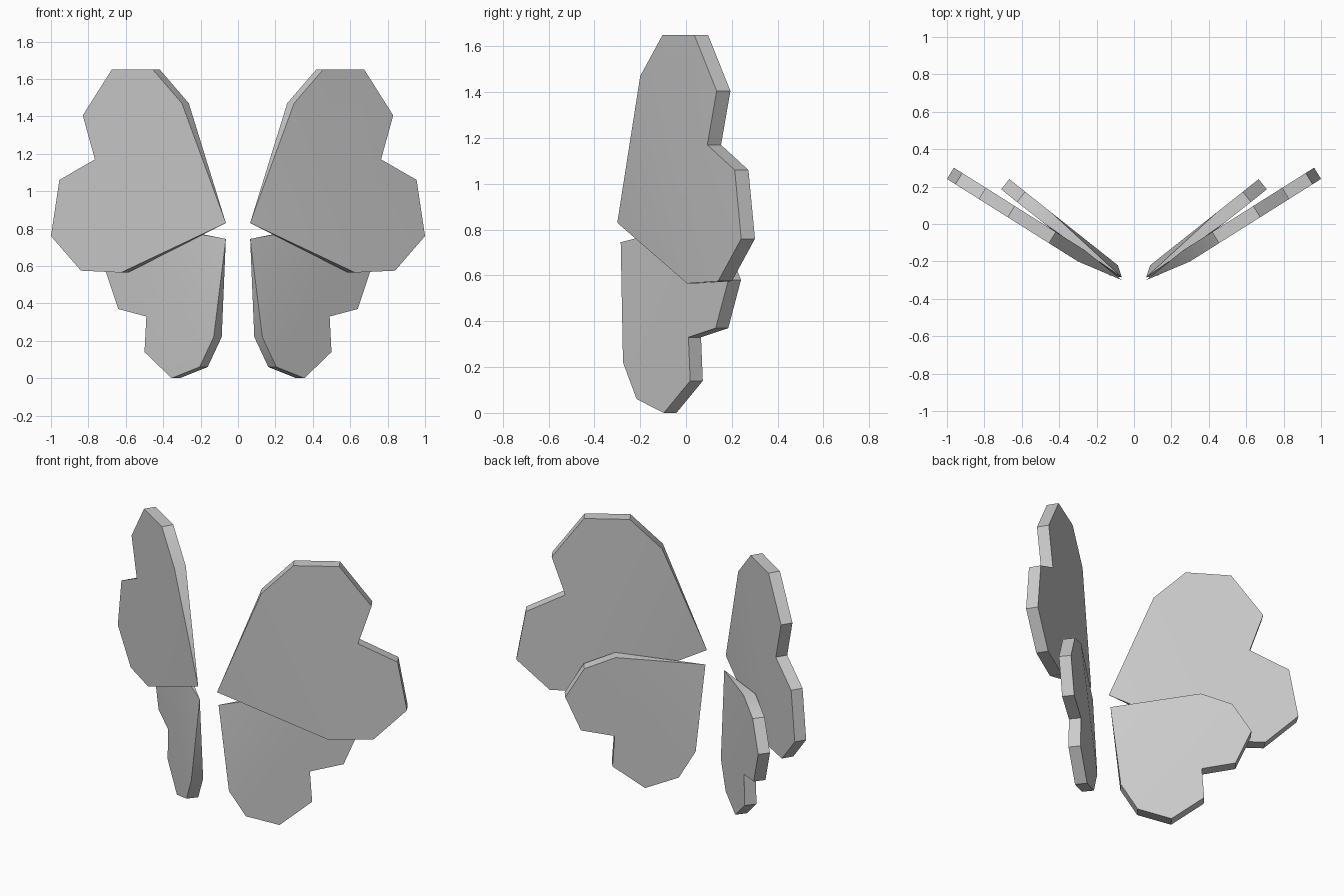
import bpy
import bmesh
import math

cube = bpy.data.objects.get("Cube")
if cube:
    bpy.data.objects.remove(cube, do_unlink=True)

grey = bpy.data.materials.new("pale_grey")
grey.use_nodes = True
GREY = (0.6, 0.6, 0.6, 1.0)
grey.diffuse_color = GREY
grey.node_tree.nodes["Principled BSDF"].inputs["Base Color"].default_value = GREY


def make_wing(name, side, root, outline, y_start, slope, thickness):
    """Flat slanted panel whose two skins meet in a point at the root."""
    bm = bmesh.new()
    tip = bm.verts.new((side * root[0], root[1], root[2]))
    dx, dy = thickness
    x0 = outline[0][0]
    front, back = [], []
    for x, z in outline:
        y = y_start + slope * (x - x0)
        front.append(bm.verts.new((side * x, y, z)))
        back.append(bm.verts.new((side * (x + dx), y + dy, z)))

    # Skins: a flat panel plus the wedge that narrows to the root
    for skin in (front, back):
        bm.faces.new(skin)
        bm.faces.new((tip, skin[0], skin[-1]))

    # Rim
    for i in range(len(outline) - 1):
        bm.faces.new((front[i], front[i + 1], back[i + 1], back[i]))
    for i in (0, -1):
        bm.faces.new((tip, front[i], back[i]))

    bmesh.ops.recalc_face_normals(bm, faces=bm.faces)
    mesh = bpy.data.meshes.new(name)
    bm.to_mesh(mesh)
    bm.free()
    mesh.materials.append(grey)
    wing = bpy.data.objects.new(name, mesh)
    bpy.context.collection.objects.link(wing)
    bpy.ops.object.select_all(action='DESELECT')
    wing.select_set(True)
    bpy.context.view_layer.objects.active = wing
    bpy.ops.object.shade_smooth_by_angle(angle=math.radians(30))


# Wing outlines (x, z), running from the root around the outer edge
upper = [(0.30, 1.47), (0.455, 1.65), (0.675, 1.65), (0.83, 1.405),
         (0.765, 1.17), (0.955, 1.06), (1.0, 0.76), (0.84, 0.575),
         (0.625, 0.565)]
lower = [(0.13, 0.22), (0.205, 0.06), (0.355, 0.0), (0.50, 0.14),
         (0.49, 0.33), (0.64, 0.37), (0.71, 0.58), (0.625, 0.755),
         (0.485, 0.82)]

for label, side in (("left", 1), ("right", -1)):
    make_wing(label + "_upper_wing", side, (0.065, -0.30, 0.83),
              upper, -0.20, 0.63, (-0.037, 0.06))
    make_wing(label + "_lower_wing", side, (0.065, -0.285, 0.745),
              lower, -0.275, 0.793, (-0.043, 0.055))
